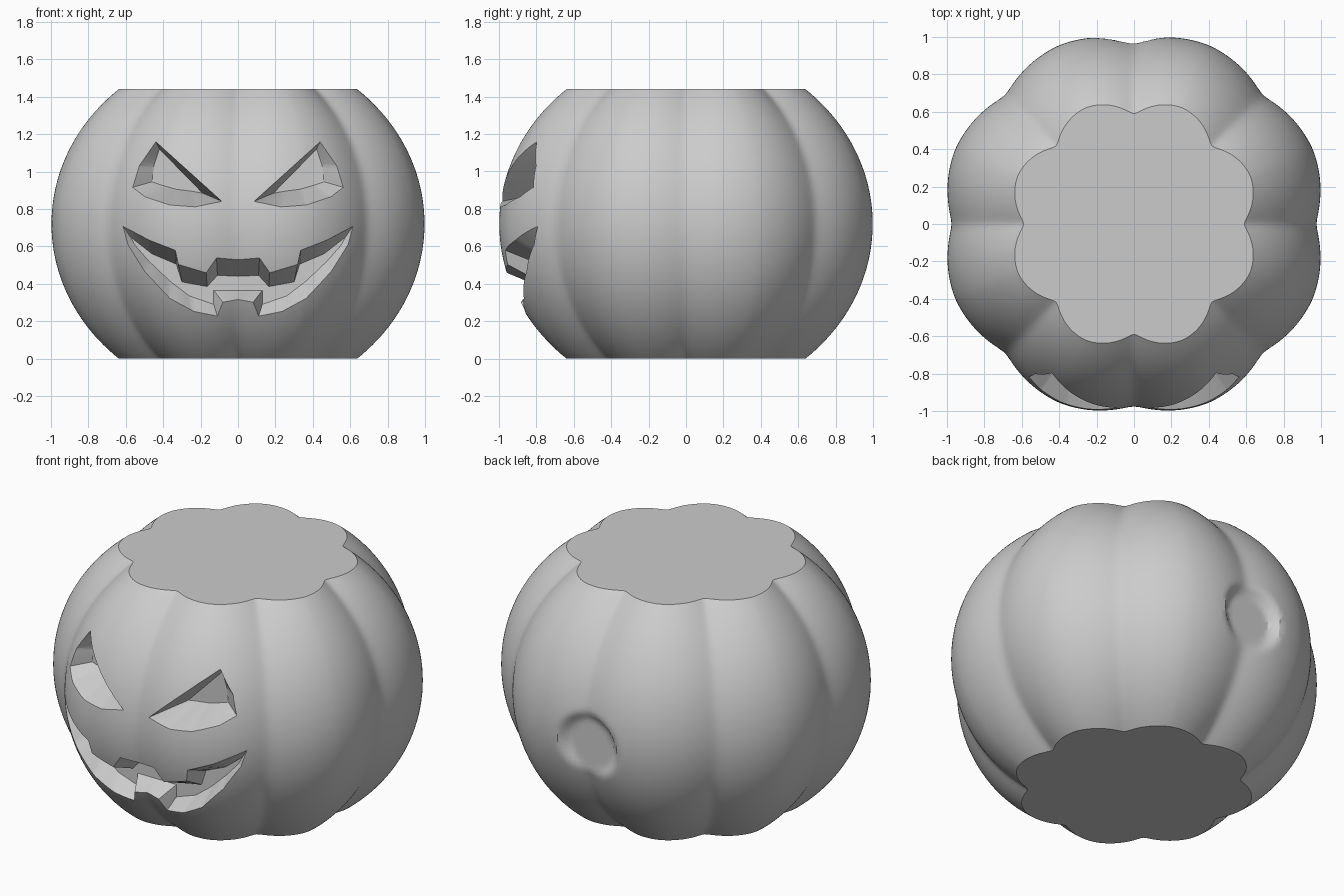
import bpy, bmesh, math

if "Cube" in bpy.data.objects:
    bpy.data.objects.remove(bpy.data.objects["Cube"], do_unlink=True)

HEIGHT, MID = 1.44, 0.72
SEGMENTS, RINGS, LOBES = 256, 60, 8


def make_material(name, grey):
    mat = bpy.data.materials.new(name)
    mat.use_nodes = True
    colour = (grey, grey, grey, 1)
    mat.diffuse_color = colour
    mat.node_tree.nodes["Principled BSDF"].inputs["Base Color"].default_value = colour
    return mat


def make_object(name, bm):
    bmesh.ops.recalc_face_normals(bm, faces=bm.faces)
    mesh = bpy.data.meshes.new(name)
    bm.to_mesh(mesh)
    bm.free()
    obj = bpy.data.objects.new(name, mesh)
    bpy.context.collection.objects.link(obj)
    return obj


def loft(name, rings):
    """Closed solid through a list of equally long rings."""
    bm = bmesh.new()
    loops = [[bm.verts.new(p) for p in ring] for ring in rings]
    n = len(loops[0])
    for a, b in zip(loops, loops[1:]):
        for i in range(n):
            j = (i + 1) % n
            bm.faces.new((a[i], a[j], b[j], b[i]))
    bm.faces.new(loops[0])
    bm.faces.new(loops[-1])
    return make_object(name, bm)


def body_radius(theta, z):
    """Each lobe is a circular arc between two slightly rounded creases."""
    u = z - MID
    crest = 1.036 * math.sqrt(1 - (u / 0.947) ** 2)
    crease = 0.976 * math.sqrt(1 - (u / 0.904) ** 2)
    half = math.pi / LOBES
    soft = math.radians(1.6)
    from_crease = half - abs(theta % (2 * half) - half)
    phi = half - (math.hypot(from_crease, soft) - soft)
    chord, dist = crease * math.sin(half), crease * math.cos(half)
    rise = crest - dist
    arc = (chord ** 2 + rise ** 2) / (2 * rise)
    centre = crest - arc
    return centre * math.cos(phi) + math.sqrt(arc ** 2 - (centre * math.sin(phi)) ** 2)


def front_y(x, z):
    y = -0.9
    for _ in range(30):
        r = body_radius(math.atan2(y, x), z)
        y = -math.sqrt(r * r - x * x)
    return y


def body_point(theta, z):
    r = body_radius(theta, z)
    x, y = r * math.cos(theta), r * math.sin(theta)
    # shallow flat round dent at the back
    if y > 0:
        t = (math.hypot(x + 0.03, z - 0.65) - 0.14) / 0.07
        t = min(max(t, 0), 1)
        y += (0.945 - y) * (1 - t * t * (3 - 2 * t))
    return x, y, z


# Ribbed body, cut flat at top and bottom
body = loft("pumpkin_body", [
    [body_point(2 * math.pi * i / SEGMENTS, HEIGHT * k / RINGS) for i in range(SEGMENTS)]
    for k in range(RINGS + 1)])
body.data.materials.append(make_material("plain grey", 0.6))


def subdivide(points, steps=6):
    out = []
    for a, b in zip(points, points[1:] + points[:1]):
        out += [tuple(p + (q - p) * s / steps for p, q in zip(a, b)) for s in range(steps)]
    return out


def carve(name, pairs, floor_y):
    """Cut a recess whose walls taper from an outline on the skin to a flat floor."""
    pts = subdivide(pairs)
    cutter = loft(name, [
        [(fx, floor_y, fz) for x, z, fx, fz in pts],
        [(x, front_y(x, z) - 0.003, z) for x, z, fx, fz in pts],
        [(x, -1.2, z) for x, z, fx, fz in pts]])
    cutter.hide_render = True
    mod = body.modifiers.new(name, "BOOLEAN")
    mod.operation = "DIFFERENCE"
    mod.solver = "EXACT"
    mod.object = cutter
    bpy.context.view_layer.objects.active = body
    bpy.ops.object.modifier_apply(modifier=name)
    bpy.data.objects.remove(cutter, do_unlink=True)


def mirrored(pairs):
    return [(-x, z, -fx, fz) for x, z, fx, fz in pairs]


# Outline x, z then floor x, z
eye = [
    (0.44, 1.16, 0.42, 1.12), (0.53, 1.03, 0.45, 1.03), (0.565, 0.915, 0.46, 0.945),
    (0.5, 0.865, 0.4, 0.925), (0.365, 0.82, 0.33, 0.905), (0.23, 0.81, 0.25, 0.895),
    (0.085, 0.84, 0.19, 0.885)]
carve("left_eye", eye, -0.75)
carve("right_eye", mirrored(eye), -0.75)

# Half of the grin, upper edge from the middle out, then lower edge back in
mouth = [
    (0.115, 0.54, 0.11, 0.445), (0.17, 0.46, 0.165, 0.385), (0.32, 0.505, 0.3, 0.41),
    (0.335, 0.58, 0.33, 0.505), (0.475, 0.635, 0.46, 0.56), (0.617, 0.71, 0.575, 0.65),
    (0.59, 0.61, 0.55, 0.605), (0.5, 0.465, 0.475, 0.52), (0.365, 0.32, 0.365, 0.415),
    (0.235, 0.25, 0.26, 0.335), (0.11, 0.225, 0.13, 0.29), (0.08, 0.3, 0.13, 0.365)]
top_mid, low_mid = (0, 0.53, 0, 0.44), (0, 0.315, 0, 0.365)
carve("mouth", [top_mid] + mouth + [low_mid] + mirrored(mouth)[::-1], -0.78)

# Smooth skin with crisp cut edges
bpy.ops.object.select_all(action="DESELECT")
body.select_set(True)
bpy.context.view_layer.objects.active = body
bpy.ops.object.shade_smooth_by_angle(angle=math.radians(32))
